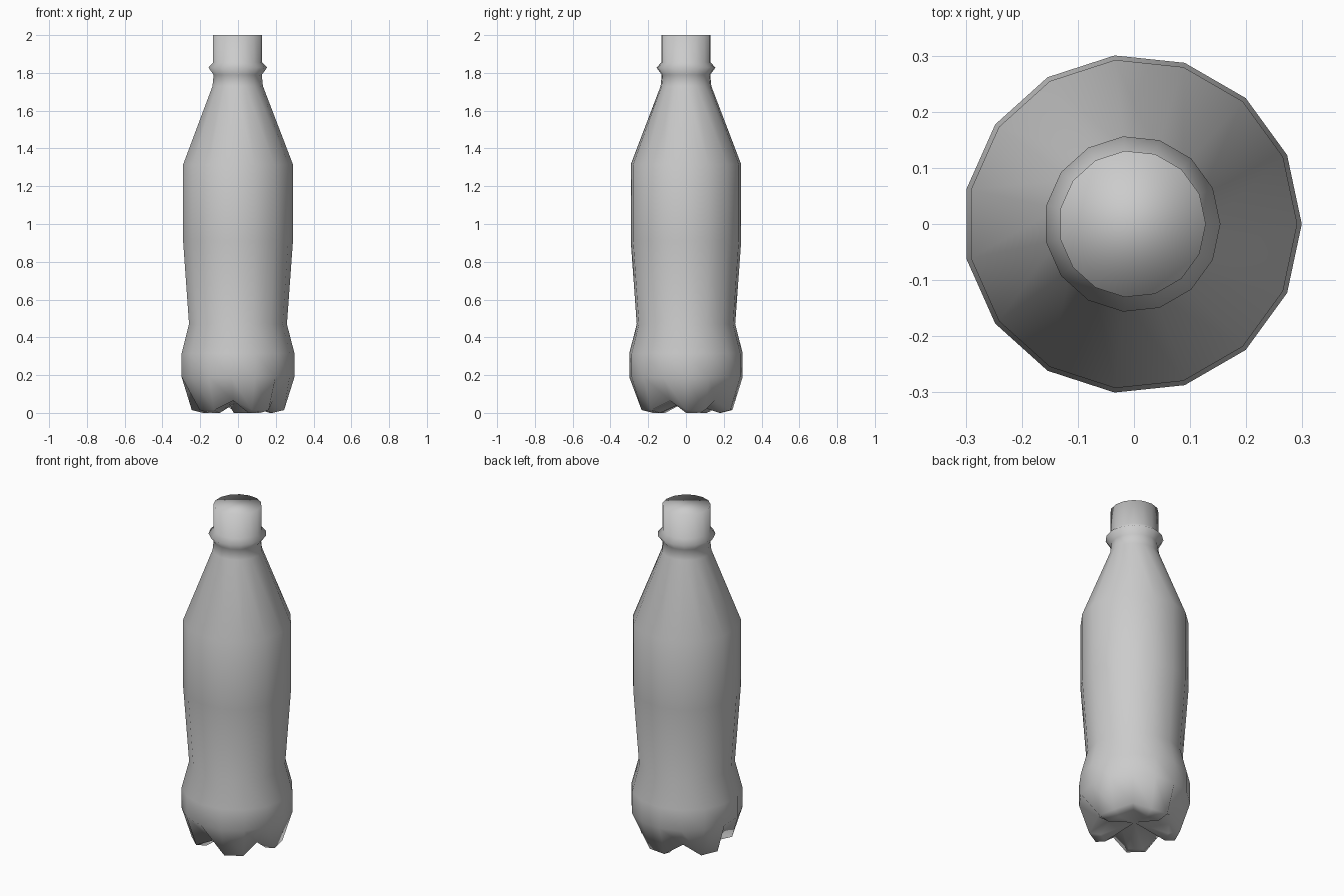
import bpy, bmesh, math

if "Cube" in bpy.data.objects:
    bpy.data.objects.remove(bpy.data.objects["Cube"])

SIDES = 15
CX = -0.003
# body profile from mouth down to base bulge: (radius, height)
PROFILE = [(0.131, 2.0), (0.131, 1.855), (0.157, 1.828), (0.129, 1.79),
           (0.135, 1.73), (0.294, 1.315), (0.294, 0.91), (0.262, 0.47),
           (0.302, 0.315), (0.302, 0.19)]
# petal base rings: (foot radius, foot height, groove radius, groove height)
BASE = [(0.247, 0.015, 0.205, 0.065), (0.185, 0.0, 0.12, 0.07)]

bm = bmesh.new()


def ring(foot, groove):
    verts = []
    for i in range(SIDES):
        r, z = groove if i % 3 == 2 else foot
        a = 2 * math.pi * i / SIDES
        verts.append(bm.verts.new((CX + r * math.cos(a), r * math.sin(a), z)))
    return verts


# body and five-footed base
rings = [ring(p, p) for p in PROFILE]
rings += [ring((a, b), (c, d)) for a, b, c, d in BASE]
for up, low in zip(rings, rings[1:]):
    for i in range(SIDES):
        j = (i + 1) % SIDES
        bm.faces.new((up[i], low[i], low[j], up[j]))

# closed mouth and base centre
bm.faces.new(rings[0])
centre = bm.verts.new((CX, 0, 0.06))
for i in range(SIDES):
    bm.faces.new((rings[-1][i], centre, rings[-1][(i + 1) % SIDES]))

bmesh.ops.recalc_face_normals(bm, faces=bm.faces)
for f in bm.faces:
    f.smooth = True
mesh = bpy.data.meshes.new("bottle")
bm.to_mesh(mesh)
bm.free()
bottle = bpy.data.objects.new("bottle", mesh)
bpy.context.collection.objects.link(bottle)
